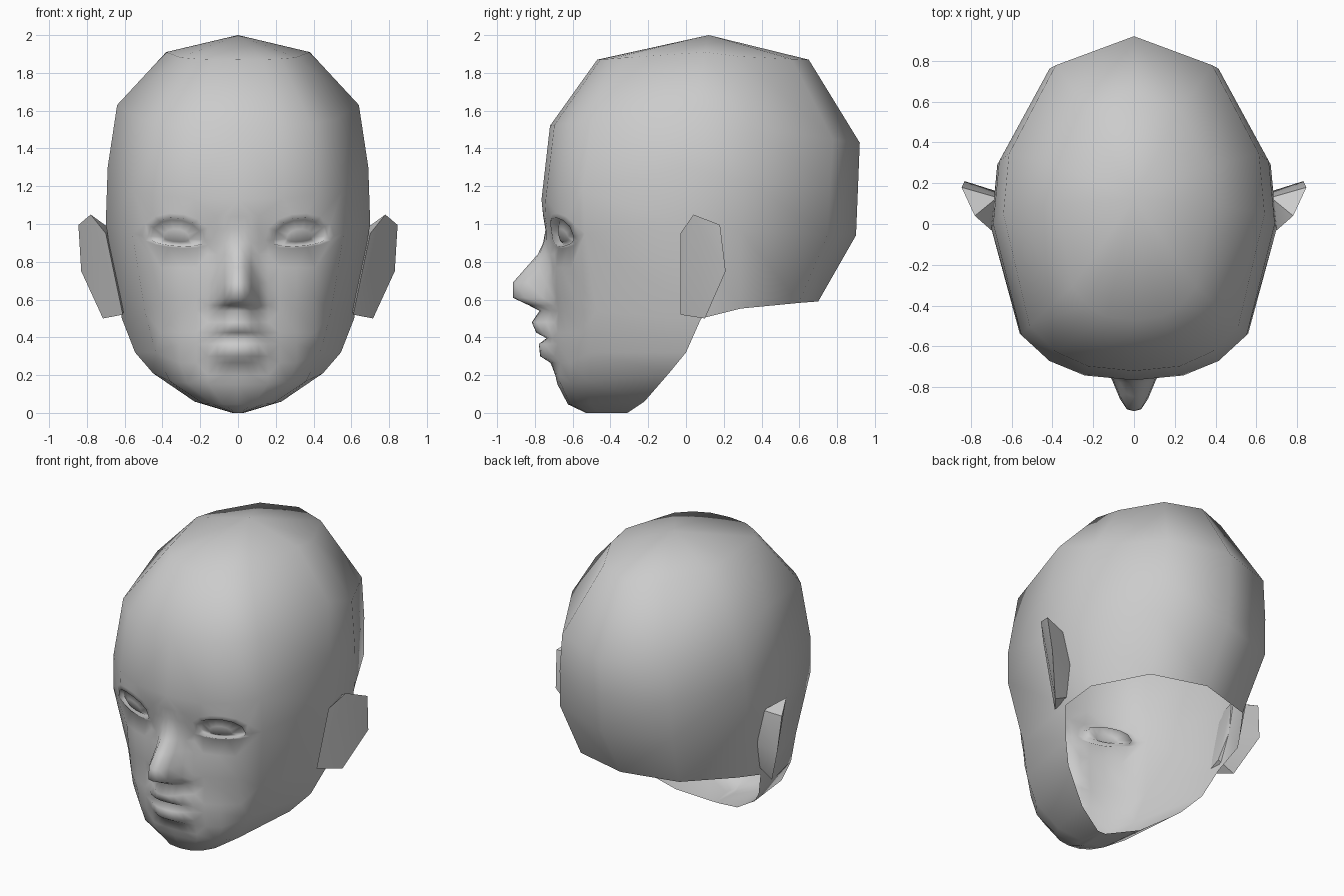
import bpy, bmesh, math
from mathutils import Vector, geometry

if "Cube" in bpy.data.objects:
    bpy.data.objects.remove(bpy.data.objects["Cube"])

grey = bpy.data.materials.new("light_grey")
grey.diffuse_color = (0.6, 0.6, 0.6, 1)
grey.use_nodes = True
grey.node_tree.nodes["Principled BSDF"].inputs["Base Color"].default_value = grey.diffuse_color


def finish(bm, name):
    mesh = bpy.data.meshes.new(name)
    bm.to_mesh(mesh)
    bm.free()
    mesh.materials.append(grey)
    ob = bpy.data.objects.new(name, mesh)
    bpy.context.collection.objects.link(ob)
    for p in mesh.polygons:
        p.use_smooth = True
    return ob


def lerp_table(table, z):
    """Rows sorted from high to low by first entry."""
    if z >= table[0][0]:
        return table[0]
    for a, b in zip(table, table[1:]):
        if z >= b[0]:
            t = (a[0] - z) / (a[0] - b[0])
            return [p + (q - p) * t for p, q in zip(a, b)]
    return table[-1]


# Skull rings: z front, z side, z back, y front, y side, y back, half width
RINGS = [
    (1.87, 1.91, 1.87, -.47, .10, .65, .38),
    (1.52, 1.63, 1.43, -.72, .05, .92, .64),
    (1.13, 1.30, 1.18, -.765, .00, .91, .69),
    (.93, 1.00, .94, -.745, -.02, .90, .70),
    (.55, .50, .59, -.70, .08, .70, .615),
    (.32, .32, .32, -.705, .00, 0, .545),
    (.15, .21, .2, -.68, -.09, 0, .45),
    (.045, .06, .1, -.625, -.22, 0, .23),
    (0, 0, 0, -.53, -.31, 0, .03)]
FRONT = [0, .35, .6, .8, 1]      # column positions as fractions of half width
BACK = [.957, .6, 0]
TOP, LOW = 2, 6                  # rings that bound the detailed face

# Midline relief: z, height, half width
RELIEF = [
    (1.13, 0, .1), (1.04, 0, .1), (.97, -.005, .08), (.9, .015, .065), (.84, .05, .065),
    (.77, .12, .075), (.69, .2, .09), (.61, .21, .10), (.57, .13, .11), (.54, .075, .10),
    (.48, .115, .11), (.425, .09, .15), (.395, .035, .17), (.365, .075, .15),
    (.30, .07, .12), (.265, .02, .12), (.2, .005, .15), (.15, 0, .15)]


def bulge(u, p):
    return max(0, 1 - u ** p) ** (1 / p)


def ring_point(r, col):
    zf, zs, zb, yf, ys, yb, w = r
    if col < 5:
        t = bulge(FRONT[col], 2.5)
        return Vector((w * FRONT[col], ys + (yf - ys) * t, zs + (zf - zs) * t))
    t = bulge(BACK[col - 5], 2.2)
    return Vector((w * BACK[col - 5], ys + (yb - ys) * t, zs + (zb - zs) * t ** .5))


def face_y(x, z):
    r = lerp_table(RINGS, z)
    y = r[4] + (r[3] - r[4]) * bulge(min(1, x / r[6]), 2.5)
    _, height, width = lerp_table(RELIEF, z)
    y -= height * math.exp(-(x / width) ** 3)
    # eye socket
    return y + .055 * math.exp(-((x - .32) / .2) ** 4 - ((z - .90) / .13) ** 2)


bm = bmesh.new()
cage = [[bm.verts.new(ring_point(r, c)) for c in range(8 if i < 5 else 5)]
        for i, r in enumerate(RINGS)]

# Skull, jaw and crown
crown = bm.verts.new((0, .12, 2))
for c in range(7):
    bm.faces.new((crown, cage[0][c], cage[0][c + 1]))
for i in range(len(RINGS) - 1):
    for c in range(min(len(cage[i]), len(cage[i + 1])) - 1):
        if not (TOP <= i < LOW and c < 3):
            bm.faces.new((cage[i][c], cage[i + 1][c], cage[i + 1][c + 1], cage[i][c + 1]))
# Underside of the chin
bm.faces.new(cage[-1] + [bm.verts.new((0, -.31, 0))])

# Face outline
pts = [v.co.copy() for v in cage[TOP][:4]]
pts += [cage[i][3].co.copy() for i in range(TOP + 1, LOW)]
pts += [v.co.copy() for v in reversed(cage[LOW][:4])]
pts += [Vector((0, face_y(0, r[0]), r[0])) for r in reversed(RELIEF[1:-1])]
n = len(pts)
edges = [(i, (i + 1) % n) for i in range(n)]

# Eye: skin around it, lid edge, recessed rim, eyeball
EYE_N = 14
for scale, push in ((1.22, 0), (1.0, -.012), (.9, .022), (.45, -.004)):
    start = len(pts)
    for k in range(EYE_N):
        a = math.tau * k / EYE_N
        s = math.sin(a)
        x = .325 + scale * .15 * math.cos(a)
        rise = (.108 if s > 0 else .042) * abs(s) ** .85 * math.copysign(1, s)
        z = .925 + .07 * (x - .325) + scale * rise
        pts.append(Vector((x, face_y(x, z) + push, z)))
        edges.append((start + k, start + (k + 1) % EYE_N))

# Face grid: dense at nose and mouth, sparse on the cheeks
for j, (z, _, _) in enumerate(RELIEF[1:-1]):
    for k, x in enumerate((.035, .07, .11, .16, .22, .31, .41)):
        if k > 3 and j % 2:
            continue
        in_eye = ((x - .325) / .21) ** 2 + ((z - .955) / .15) ** 2 < 1
        limit = .8 * lerp_table(RINGS, z)[6] - .05
        if not in_eye and x < limit and z > .19:
            pts.append(Vector((x, face_y(x, z), z)))

flat = [Vector((p.x, p.z)) for p in pts]
res = geometry.delaunay_2d_cdt(flat, edges, [], 1, 1e-5)
made = [bm.verts.new(pts[o[0]] if o else (v.x, face_y(v.x, v.y), v.y))
        for v, o in zip(res[0], res[3])]
for f in res[2]:
    bm.faces.new([made[i] for i in f])

# Mirror to the other side and weld
both = bmesh.ops.duplicate(bm, geom=bm.verts[:] + bm.edges[:] + bm.faces[:])["geom"]
for v in both:
    if isinstance(v, bmesh.types.BMVert):
        v.co.x *= -1
bmesh.ops.remove_doubles(bm, verts=bm.verts[:], dist=.0008)
loose = [v for v in bm.verts if not v.link_faces]
bmesh.ops.delete(bm, geom=loose, context='VERTS')
bmesh.ops.recalc_face_normals(bm, faces=bm.faces[:])
if max(bm.faces, key=lambda f: f.calc_center_median().z).normal.z < 0:
    bmesh.ops.reverse_faces(bm, faces=bm.faces[:])
finish(bm, "head")

# Ears: simple wedges rooted in the side of the head
EAR = [(.70, -.03, .95), (.78, .04, 1.05), (.845, .18, .995), (.83, .21, .75),
       (.715, .10, .50), (.61, -.03, .52), (.67, .13, .97), (.64, .15, .75), (.60, .09, .56)]
for side, name in ((1, "right_ear"), (-1, "left_ear")):
    bm = bmesh.new()
    for x, y, z in EAR:
        bm.verts.new((x * side, y, z))
    bmesh.ops.convex_hull(bm, input=bm.verts[:])
    bmesh.ops.recalc_face_normals(bm, faces=bm.faces[:])
    ob = finish(bm, name)
    bpy.ops.object.select_all(action='DESELECT')
    ob.select_set(True)
    bpy.context.view_layer.objects.active = ob
    bpy.ops.object.shade_smooth_by_angle(angle=math.radians(35))
